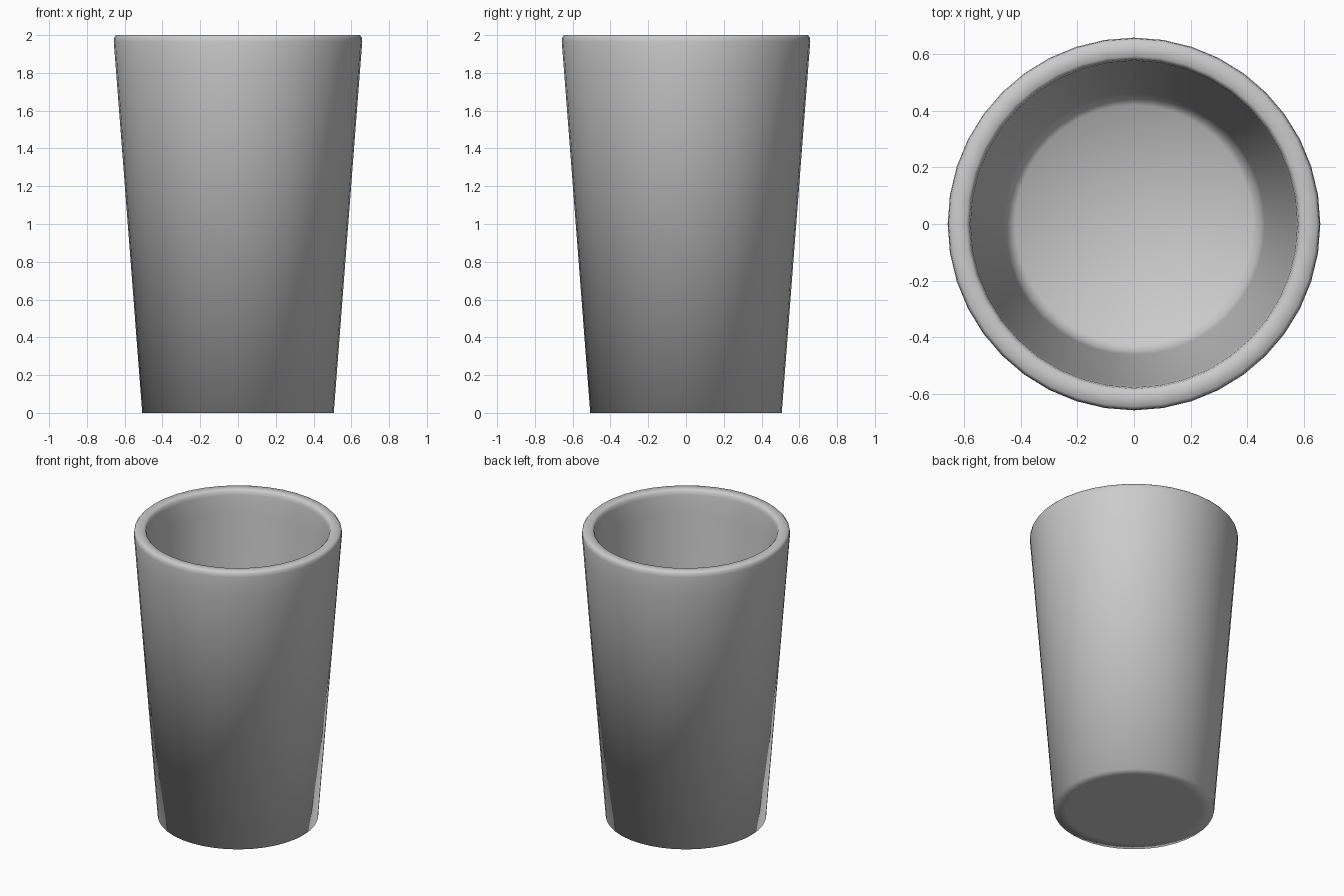
import bpy, bmesh
from math import tau

if "Cube" in bpy.data.objects:
    bpy.data.objects.remove(bpy.data.objects["Cube"])

SIDES = 40

# cup cross-section (radius, height): underside, outer wall, rounded rim, inner wall, floor
profile = [
    (0, 0), (0.43, 0), (0.507, 0),
    (0.648, 1.84), (0.658, 1.965), (0.655, 1.988), (0.645, 2.0),
    (0.593, 2.0), (0.582, 1.99), (0.577, 1.965), (0.568, 1.84),
    (0.462, 0.2), (0.45, 0.13), (0.42, 0.1), (0, 0.1),
]

# revolve the cross-section around z
bm = bmesh.new()
verts = [bm.verts.new((r, 0, z)) for r, z in profile]
edges = [bm.edges.new(pair) for pair in zip(verts, verts[1:])]
bmesh.ops.spin(bm, geom=verts + edges, cent=(0, 0, 0), axis=(0, 0, 1),
               angle=tau, steps=SIDES, use_merge=False)
bmesh.ops.remove_doubles(bm, verts=bm.verts, dist=0.0005)
bmesh.ops.recalc_face_normals(bm, faces=bm.faces)

# soft shading over the whole cup
for face in bm.faces:
    face.smooth = True

mesh = bpy.data.meshes.new("cup")
bm.to_mesh(mesh)
bm.free()
bpy.context.collection.objects.link(bpy.data.objects.new("cup", mesh))
